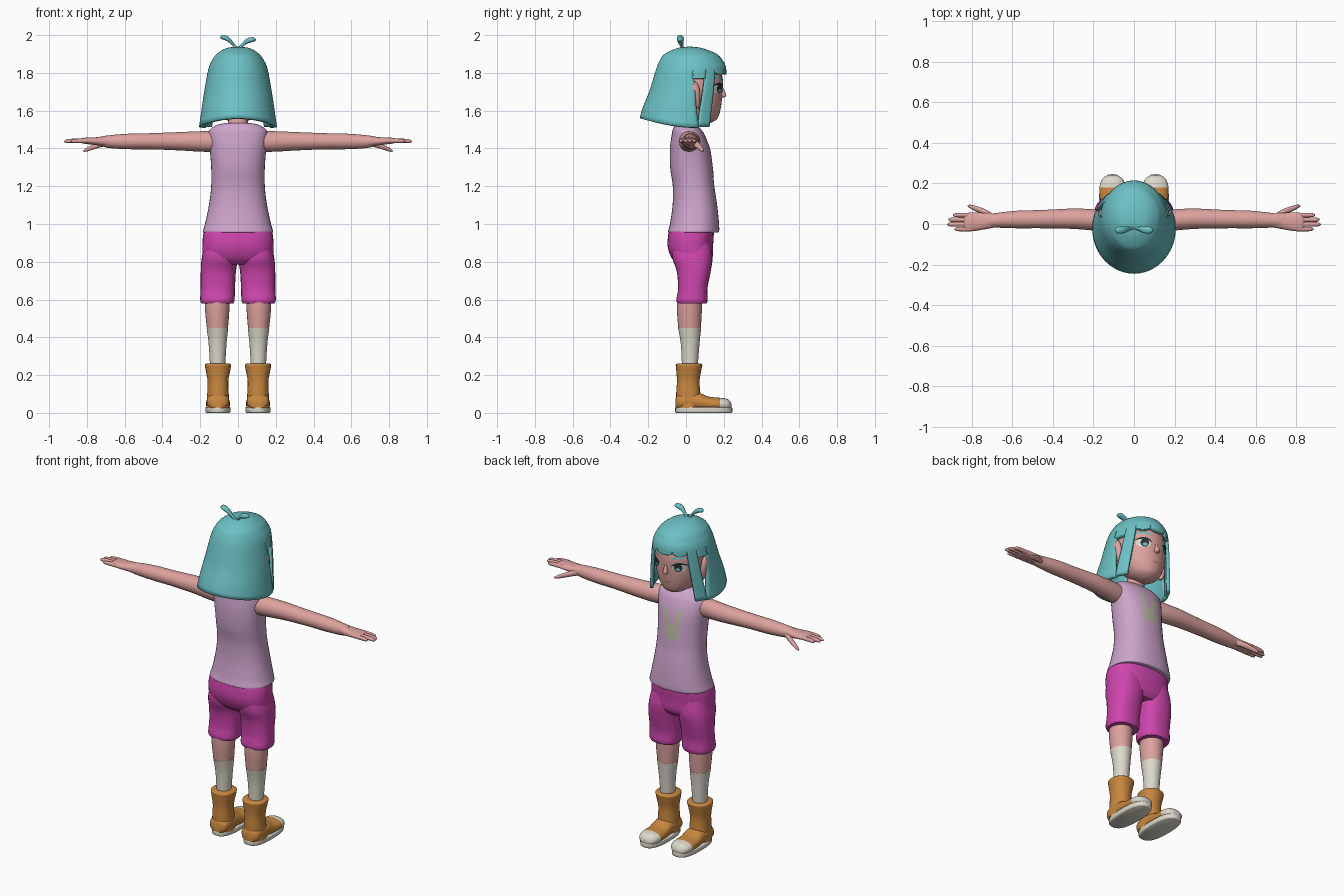
import bpy, bmesh
from math import sin, cos, radians, pi, copysign
from mathutils import Vector
from mathutils.bvhtree import BVHTree

if "Cube" in bpy.data.objects:
    bpy.data.objects.remove(bpy.data.objects["Cube"])


def material(name, *rgb):
    mat = bpy.data.materials.new(name)
    mat.use_nodes = True
    mat.diffuse_color = (*rgb, 1)
    bsdf = next(n for n in mat.node_tree.nodes if n.type == 'BSDF_PRINCIPLED')
    bsdf.inputs["Base Color"].default_value = (*rgb, 1)
    bsdf.inputs["Roughness"].default_value = 0.7
    return mat


TEAL = material("teal_hair", .15, .53, .55)
SKIN = material("pink_skin", .72, .36, .34)
LILAC = material("lilac_shirt", .61, .37, .60)
MAGENTA = material("magenta_shorts", .62, .06, .42)
ORANGE = material("orange_boot", .58, .24, .05)
CREAM = material("cream_white", .72, .69, .60)
STONE = material("stone_print", .50, .47, .37)
DARK = material("dark_eye", .02, .03, .04)
ROSE = material("rose_lips", .50, .20, .19)


def finish(name, bm, *mats):
    mesh = bpy.data.meshes.new(name)
    bm.to_mesh(mesh)
    bm.free()
    for mat in mats:
        mesh.materials.append(mat)
    for poly in mesh.polygons:
        poly.use_smooth = True
    mesh.set_sharp_from_angle(angle=radians(50))
    obj = bpy.data.objects.new(name, mesh)
    bpy.context.scene.collection.objects.link(obj)
    return obj


def smooth(rings, steps=5):
    """Spline through the rings, so few are needed."""
    out = []
    for i in range(len(rings) - 1):
        a, b, c, d = (Vector(rings[max(0, min(len(rings) - 1, i + k))])
                      for k in (-1, 0, 1, 2))
        for s in range(steps):
            t = s / steps
            out.append(b + (c - a) * t / 2 + (a - 2.5 * b + 2 * c - d / 2) * t * t
                       + (1.5 * (b - c) + (d - a) / 2) * t ** 3)
    return out + [Vector(rings[-1])]


def loft(name, mat, axis, rings, side=1, power=2, segs=28, extra=None, rule=None):
    """Rings hold position on the axis, two centre values and two radii."""
    bm = bmesh.new()
    rows = []
    for at, cu, cv, ru, rv in smooth(rings):
        row = []
        for k in range(segs):
            c, s = cos(2 * pi * k / segs), sin(2 * pi * k / segs)
            u = cu + max(ru, .0005) * copysign(abs(c) ** (2 / power), c)
            v = cv + max(rv, .0005) * copysign(abs(s) ** (2 / power), s)
            x, y, z = {'x': (at, u, v), 'y': (u, at, v), 'z': (u, v, at)}[axis]
            row.append(bm.verts.new((x * side, y, z)))
        rows.append(row)
    for p, q in zip(rows, rows[1:]):
        for k in range(segs):
            n = (k + 1) % segs
            bm.faces.new((p[k], p[n], q[n], q[k]))
    bm.faces.new(rows[0])
    bm.faces.new(rows[-1])
    bmesh.ops.recalc_face_normals(bm, faces=bm.faces)
    if rule:
        for f in bm.faces:
            f.material_index = int(rule(f.calc_center_median()))
    return finish(name, bm, *([mat, extra] if extra else [mat]))


def decal(name, mat, target, x, z, rx, rz, tilt=0, bend=0, lift=.002):
    """Thin oval plate wrapped onto the front of the target."""
    mesh = target.data
    tree = BVHTree.FromPolygons([v.co for v in mesh.vertices],
                                [p.vertices[:] for p in mesh.polygons])
    bm = bmesh.new()
    rows, segs, steps = [], 28, 5
    for r in range(steps + 1):
        row = []
        for k in range(segs):
            a = 2 * pi * k / segs
            u = rx * cos(a) * r / steps
            w = rz * sin(a) * r / steps + bend * (1 - (u / rx) ** 2)
            px = x + u * cos(tilt) - w * sin(tilt)
            pz = z + u * sin(tilt) + w * cos(tilt)
            hit = tree.ray_cast(Vector((px, 1, pz)), Vector((0, -1, 0)))[0]
            row.append(bm.verts.new((px, (hit.y if hit else 0) + lift, pz)))
        rows.append(row)
    for p, q in zip(rows, rows[1:]):
        for k in range(segs):
            n = (k + 1) % segs
            bm.faces.new((p[k], p[n], q[n], q[k]))
    bmesh.ops.remove_doubles(bm, verts=bm.verts, dist=.00005)
    bm.normal_update()
    if sum(f.normal.y for f in bm.faces) < 0:
        bmesh.ops.reverse_faces(bm, faces=bm.faces)
    return finish(name, bm, mat)


# Torso and shorts
shirt = loft("shirt", LILAC, 'z', [
    (.955, 0, .04, .175, .125), (.96, 0, .04, .186, .135), (1.0, 0, .045, .175, .13),
    (1.1, 0, .047, .154, .118), (1.2, 0, .04, .142, .11), (1.3, 0, .028, .142, .112),
    (1.4, 0, .02, .15, .105), (1.47, 0, .012, .157, .088), (1.5, 0, .005, .148, .075),
    (1.525, 0, 0, .11, .055), (1.535, 0, 0, .06, .04)], power=2.3, segs=40)
loft("shorts_hips", MAGENTA, 'z', [
    (.99, 0, .03, .165, .11), (.95, 0, .027, .183, .12), (.88, 0, .023, .188, .12),
    (.82, 0, .032, .18, .108), (.785, 0, .038, .13, .08)], power=2.4, segs=40)

# Head, neck, nose
head = loft("head", SKIN, 'z', [
    (1.535, 0, .1, .025, .03), (1.56, 0, .088, .075, .08), (1.62, 0, .067, .117, .118),
    (1.7, 0, .05, .138, .143), (1.78, 0, .043, .14, .15), (1.86, 0, .03, .11, .13),
    (1.91, 0, .02, .05, .06)], segs=40)
loft("neck", SKIN, 'z', [(1.47, 0, 0, .07, .05), (1.53, 0, .01, .053, .048),
                         (1.62, 0, .03, .05, .05)])
loft("nose", SKIN, 'z', [(1.668, 0, .185, .006, .008), (1.675, 0, .193, .015, .018),
                         (1.69, 0, .193, .013, .018), (1.73, 0, .185, .005, .008)])
decal("mouth", ROSE, head, 0, 1.615, .022, .004)

for side, label in ((1, "right"), (-1, "left")):
    # Legs: shorts, bare shin and sock, boot
    loft(f"{label}_shorts_leg", MAGENTA, 'z', [
        (.9, .09, .03, .085, .1), (.82, .096, .034, .096, .106), (.75, .104, .041, .093, .09),
        (.66, .107, .036, .091, .078), (.6, .109, .032, .091, .083),
        (.58, .109, .032, .085, .077)], side, 2.4)
    loft(f"{label}_shin", SKIN, 'z', [
        (.62, .11, .02, .066, .068), (.54, .11, .018, .064, .066),
        (.45, .109, .019, .056, .06)], side)
    loft(f"{label}_sock", CREAM, 'z', [
        (.45, .109, .019, .057, .061), (.36, .108, .022, .047, .049),
        (.23, .108, .02, .039, .041)], side)
    loft(f"{label}_boot_shaft", ORANGE, 'z', [
        (.025, .106, .015, .062, .065), (.1, .106, .012, .057, .064),
        (.17, .106, .012, .055, .06), (.23, .106, .015, .066, .067),
        (.255, .106, .016, .069, .07), (.262, .106, .016, .058, .058)], side, 2.2)
    loft(f"{label}_boot_foot", ORANGE, 'y', [
        (-.055, .106, .05, .035, .03), (-.03, .106, .06, .058, .045),
        (.06, .106, .06, .06, .048), (.12, .106, .048, .062, .038),
        (.18, .106, .046, .064, .034), (.22, .106, .043, .052, .03),
        (.238, .106, .036, .028, .018), (.242, .106, .034, .008, .005)], side, 2.2,
        extra=CREAM, rule=lambda c: c.y > .178)
    loft(f"{label}_boot_sole", CREAM, 'z', [
        (0, .106, .094, .06, .145), (.006, .106, .094, .066, .151),
        (.026, .106, .094, .067, .151), (.03, .106, .094, .062, .145)], side, 2.6)

    # Arm, palm, fingers and thumb
    loft(f"{label}_arm", SKIN, 'x', [
        (.11, .012, 1.437, .05, .055), (.2, .02, 1.437, .052, .054),
        (.3, .026, 1.438, .05, .049), (.45, .024, 1.438, .045, .043),
        (.58, .022, 1.437, .043, .041), (.68, .018, 1.436, .036, .034),
        (.73, .014, 1.438, .034, .024)], side)
    loft(f"{label}_palm", SKIN, 'x', [
        (.68, .018, 1.437, .034, .03), (.74, .014, 1.438, .041, .022),
        (.79, .011, 1.44, .046, .018), (.825, .01, 1.441, .043, .014),
        (.84, .01, 1.441, .03, .006)], side, 2.3)
    for n, (y, tip) in enumerate(((.044, .892), (.021, .915), (-.002, .92), (-.025, .885))):
        loft(f"{label}_finger_{n + 1}", SKIN, 'x', [
            (.8, y, 1.441, .011, .012), (tip - .03, y, 1.44, .011, .011),
            (tip - .008, y, 1.438, .008, .008), (tip, y, 1.437, .002, .002)], side, segs=12)
    loft(f"{label}_thumb", SKIN, 'x', [
        (.69, .035, 1.432, .013, .018), (.74, .06, 1.418, .016, .016),
        (.79, .08, 1.398, .012, .012), (.81, .087, 1.39, .008, .008),
        (.82, .089, 1.387, .002, .002)], side, segs=14)

    # Ear and eye
    loft(f"{label}_ear", SKIN, 'z', [
        (1.61, .14, .058, .008, .01), (1.64, .148, .052, .016, .022),
        (1.7, .157, .042, .018, .032), (1.74, .157, .036, .014, .026),
        (1.76, .155, .033, .004, .008)], side)
    decal(f"{label}_eye_white", CREAM, head, side * .073, 1.715, .034, .027)
    decal(f"{label}_iris", DARK, head, side * .07, 1.716, .02, .026, lift=.004)
    decal(f"{label}_iris_glow", TEAL, head, side * .07, 1.706, .012, .01, lift=.006)
    decal(f"{label}_lash", DARK, head, side * .076, 1.726, .04, .006, side * .1, .016, .007)
    decal(f"{label}_brow", TEAL, head, side * .073, 1.768, .036, .007, side * .12, .008, .005)

    # Leaf-like tuft on the crown
    up = .012 if side < 0 else 0
    loft(f"{label}_hair_tuft", TEAL, 'x', [
        (-.004, -.02, 1.92, .008, .01), (.018, -.022, 1.942, .008, .011),
        (.045, -.028, 1.967 + up / 2, .016, .014), (.075, -.03, 1.976 + up, .017, .013),
        (.09, -.03, 1.976 + up, .01, .008), (.095, -.03, 1.975 + up, .001, .001)], side, segs=16)

# Rabbit print on the chest
decal("rabbit_print_face", STONE, shirt, 0, 1.295, .056, .046)
for side, label in ((1, "right"), (-1, "left")):
    decal(f"rabbit_print_{label}_ear", STONE, shirt, side * .038, 1.38, .017, .058, -side * .25, 0, .003)

# Hair: height, back, front and half width of each level
HAIR = smooth([(1.94, .02, .02, 0), (1.93, -.05, .09, .065), (1.9, -.113, .163, .112),
               (1.87, -.137, .192, .135), (1.82, -.158, .213, .157), (1.7, -.195, .212, .179),
               (1.6, -.235, .207, .194), (1.5, -.257, .2, .208)])
CROWN = [r for r in HAIR if r[0] > 1.8199]


def hair_point(angle, z, level=None):
    if level is None:
        hi, lo = next((p, q) for p, q in zip(HAIR, HAIR[1:]) if q[0] <= z + .00001)
        level = hi.lerp(lo, (hi[0] - z) / (hi[0] - lo[0]))
    _, back, front, width = level
    return (width * cos(angle), (back + front) / 2 + (front - back) / 2 * sin(angle), z)


def fringe_end(t):
    return 1.792 + .012 * abs(2 * t - 1) ** 3


# Start and end angle at the crown, the same at the tips, and tip height
LOCKS = [
    (177, 363, 155, 385, lambda t: 1.51 + .05 * sin(pi * t) ** 2),
    (3, 25, 3, 25, lambda t: 1.77),
    (25, 43, 24, 42, lambda t: 1.515),
    (43, 72, 43, 71, fringe_end),
    (72, 108, 73, 107, fringe_end),
    (108, 137, 109, 137, fringe_end),
    (137, 155, 138, 156, lambda t: 1.515),
    (155, 177, 155, 177, lambda t: 1.77)]
bm = bmesh.new()
for a0, a1, b0, b1, tip in LOCKS:
    cols, n, low = [], max(6, (a1 - a0) // 4), 12
    for i in range(n + 1):
        t = i / n
        top, end = a0 + (a1 - a0) * t, b0 + (b1 - b0) * t
        col = [hair_point(radians(top), r[0], r) for r in CROWN]
        z0 = CROWN[-1][0]
        for k in range(1, low + 1):
            f = k / low
            col.append(hair_point(radians(top + (end - top) * f), z0 + (tip(t) - z0) * f))
        cols.append([bm.verts.new(p) for p in col])
    for p, q in zip(cols, cols[1:]):
        for k in range(len(p) - 1):
            bm.faces.new((p[k], p[k + 1], q[k + 1], q[k]))
bmesh.ops.remove_doubles(bm, verts=bm.verts, dist=.0002)
hair = finish("hair", bm, TEAL)
shell = hair.modifiers.new("thickness", 'SOLIDIFY')
shell.thickness = .02
shell.offset = -1
